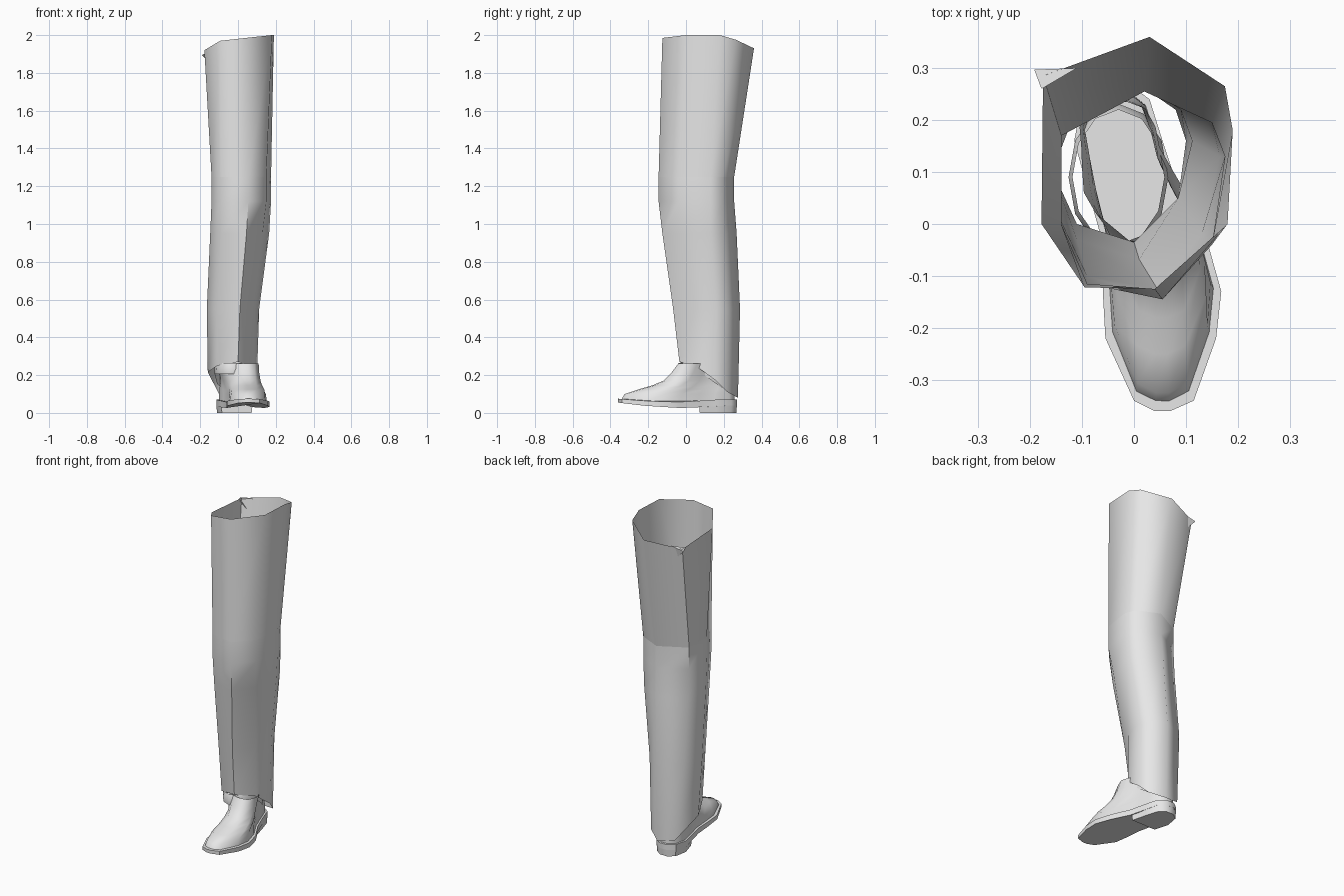
import bpy, bmesh, math

if "Cube" in bpy.data.objects:
    bpy.data.objects.remove(bpy.data.objects["Cube"])

grey = bpy.data.materials.new("plain grey")
grey.diffuse_color = (0.8, 0.8, 0.8, 1)
grey.use_nodes = True
grey.node_tree.nodes["Principled BSDF"].inputs["Base Color"].default_value = grey.diffuse_color


def loft(name, rings, angle=60, cap_start=False, cap_end=False, flip=False):
    """Skin a stack of equal closed rings."""
    bm = bmesh.new()
    vs = [[bm.verts.new(p) for p in r] for r in rings]
    n = len(rings[0])
    for a, b in zip(vs, vs[1:]):
        for i in range(n):
            j = (i + 1) % n
            bm.faces.new((a[i], a[j], b[j], b[i]))
    if cap_start:
        bm.faces.new(vs[0][::-1])
    if cap_end:
        bm.faces.new(vs[-1])
    if flip:
        bmesh.ops.reverse_faces(bm, faces=bm.faces[:])
    me = bpy.data.meshes.new(name)
    bm.to_mesh(me)
    bm.free()
    ob = bpy.data.objects.new(name, me)
    bpy.context.collection.objects.link(ob)
    me.materials.append(grey)
    bpy.ops.object.select_all(action='DESELECT')
    ob.select_set(True)
    bpy.context.view_layer.objects.active = ob
    bpy.ops.object.shade_smooth_by_angle(angle=math.radians(angle))
    return ob


def lerp(table, t):
    """Interpolate rows (t, values...) at t."""
    if t <= table[0][0]:
        return table[0][1:]
    for a, b in zip(table, table[1:]):
        if t <= b[0]:
            f = (t - a[0]) / (b[0] - a[0])
            return [p + (q - p) * f for p, q in zip(a[1:], b[1:])]
    return table[-1][1:]


def level(z, pts):
    return [(x, y, z) for x, y in pts]


# Trouser leg rings, counter-clockwise from the front crease
waist = [(.04, -.125, 1.985), (.18, 0, 2), (.19, .18, 2), (.175, .265, 1.975),
         (.03, .36, 1.93), (-.175, .285, 1.9), (-.178, 0, 1.92), (-.095, -.122, 1.97)]
knee = [(.055, -.145), (.15, -.04), (.175, .13), (.15, .195),
        (.02, .255), (-.14, .17), (-.14, 0), (-.09, -.115)]
calf = [(.045, -.125), (.13, -.02), (.165, .13), (.14, .2),
        (.015, .268), (-.14, .18), (-.147, .02), (-.09, -.1)]
shin = [(.01, -.068), (.085, .05), (.112, .16), (.09, .22),
        (0, .286), (-.14, .22), (-.165, .08), (-.11, -.03)]
hem = [(0, -.035, .27), (.085, .05, .25), (.1, .16, .17), (.08, .22, .11),
       (0, .275, .08), (-.1, .25, .1), (-.16, .11, .215), (-.11, 0, .25)]
loft("trouser_thigh", [level(1.25, knee), waist])
loft("trouser_calf", [hem, level(.55, shin), level(.95, calf),
                      level(1.12, knee), level(1.25, knee)])

# Small folded corner of cloth on the top left rim
loft("rim_fold", [[(-.178, .26, 1.9), (-.11, .3, 1.91), (-.14, .285, 1.84)],
                  [(-.192, .297, 1.895)] * 3], angle=20)

# Sole: y, left x, right x, bottom z, top z
sole = [(-.36, .04, .07, .055, .075), (-.34, 0, .115, .052, .073),
        (-.22, -.055, .158, .038, .064), (-.13, -.06, .168, .032, .06),
        (-.03, -.062, .14, .026, .058), (.07, -.09, .085, .03, .064),
        (.16, -.115, .055, .035, .07), (.24, -.1, .03, .04, .072),
        (.27, -.06, -.01, .04, .072)]


def outline(rows):
    """Rows to a counter-clockwise outline: right side back, left side forward."""
    return [(r[2], r[0]) for r in rows] + [(r[1], r[0]) for r in reversed(rows)]


edge = outline(sole)
loft("sole", [[(x, y, lerp(sole, y)[2]) for x, y in edge],
              [(x, y, lerp(sole, y)[3]) for x, y in edge]],
     angle=40, cap_start=True, cap_end=True)

# Heel block under the back of the sole
block = outline([(.07, -.088, .078)] + sole[6:])
loft("heel", [level(0, [(x * .95 - .002, y * .97 + .005) for x, y in block]),
              level(.05, block)],
     angle=40, cap_start=True, cap_end=True)

# Shoe upper: z, front y, back y, width scale; each ring is a shrunken sole outline
upper = [(.058, -.343, .257, .88), (.1, -.325, .257, .84), (.125, -.25, .255, .8),
         (.145, -.18, .25, .76), (.17, -.12, .245, .74), (.215, -.075, .24, .78),
         (.262, -.04, .235, .86)]
rings = []
for z, front, back, w in upper:
    ring = []
    for x, y in edge:
        t = (y + .36) / .63
        ny = front + (back - front) * t
        l, r = lerp(sole, y)[:2]
        mid_old = (l + r) / 2
        l2, r2 = lerp(sole, ny)[:2]
        mid = (l2 + r2) / 2 if -.3 < ny < .24 else (.055 if ny < 0 else -.035)
        # toe dips onto the raised sole
        lift = max(0, -ny - .2) * .08 if z < .07 else 0
        ring.append((mid + (x - mid_old) * w, ny, z + lift))
    rings.append(ring)
loft("shoe_upper", rings, angle=60)

# Flared ankle band of the shoe, showing just below the hem
cx, cy = -.02, .09
band = [[(cx + .085 * s * math.cos(a) - .01, cy + .125 * s * math.sin(a), z - .1 * max(0, math.sin(a)))
         for a in [2 * math.pi * i / 12 for i in range(12)]]
        for z, s in ((.205, 1.1), (.235, 1.13), (.265, 1.04))]
loft("ankle_band", band, angle=60)
